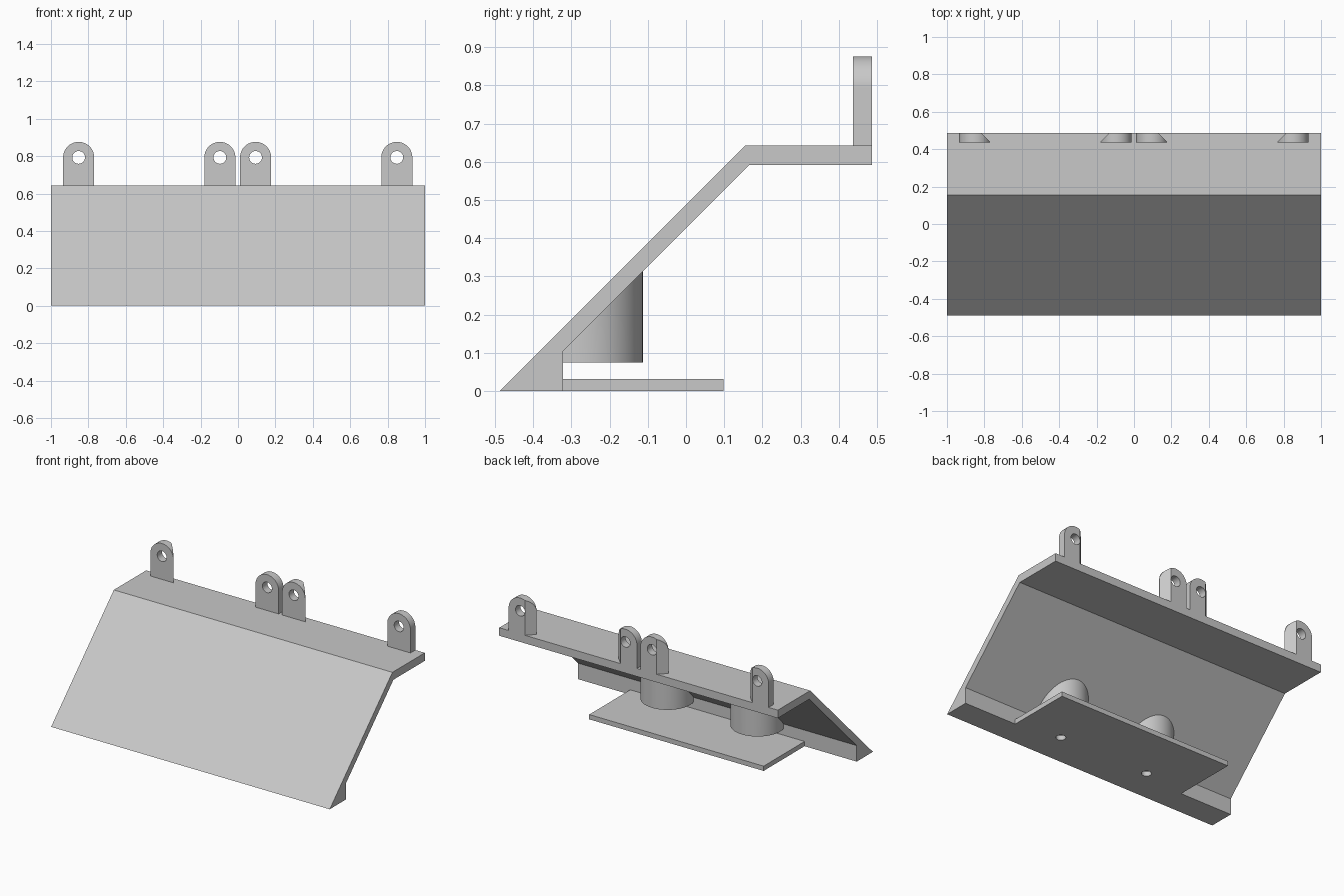
import bpy
import bmesh
import math
from mathutils import Vector

if "Cube" in bpy.data.objects:
    bpy.data.objects.remove(bpy.data.objects["Cube"], do_unlink=True)

GREY = (0.58, 0.58, 0.58, 1.0)
grey = bpy.data.materials.new("plain_grey")
grey.use_nodes = True
grey.diffuse_color = GREY
grey.node_tree.nodes["Principled BSDF"].inputs["Base Color"].default_value = GREY


def finish(name, bm):
    """Turn a bmesh into a grey object."""
    bmesh.ops.recalc_face_normals(bm, faces=bm.faces)
    mesh = bpy.data.meshes.new(name)
    bm.to_mesh(mesh)
    bm.free()
    mesh.materials.append(grey)
    obj = bpy.data.objects.new(name, mesh)
    bpy.context.collection.objects.link(obj)
    return obj


def prism(points, offset):
    """Extrude a closed outline along an offset."""
    bm = bmesh.new()
    face = bm.faces.new([bm.verts.new(p) for p in points])
    ext = bmesh.ops.extrude_face_region(bm, geom=[face])
    moved = [g for g in ext["geom"] if isinstance(g, bmesh.types.BMVert)]
    bmesh.ops.translate(bm, verts=moved, vec=offset)
    return bm


def slice_off(bm, point, normal):
    """Remove everything on the normal side of a plane and cap the cut."""
    geom = bm.verts[:] + bm.edges[:] + bm.faces[:]
    bmesh.ops.bisect_plane(bm, geom=geom, plane_co=point, plane_no=normal,
                           clear_outer=True)
    bmesh.ops.holes_fill(bm, edges=[e for e in bm.edges if e.is_boundary])


def cylinder(radius, z0, z1):
    bm = bmesh.new()
    bmesh.ops.create_cone(bm, cap_ends=True, segments=64, radius1=radius,
                          radius2=radius, depth=z1 - z0)
    bmesh.ops.translate(bm, verts=bm.verts, vec=(0, 0, (z0 + z1) / 2))
    return bm


def drill(obj, radius, centre, along_y=False):
    """Cut a round hole, then discard the cutter."""
    cutter = finish("hole_cutter", cylinder(radius, -0.1, 0.1))
    cutter.hide_render = True
    cutter.location = centre
    if along_y:
        cutter.rotation_euler.x = math.pi / 2
    mod = obj.modifiers.new("hole", "BOOLEAN")
    mod.operation = "DIFFERENCE"
    mod.solver = "EXACT"
    mod.object = cutter
    bpy.context.view_layer.objects.active = obj
    bpy.ops.object.modifier_apply(modifier=mod.name)
    bpy.data.objects.remove(cutter, do_unlink=True)


def smooth(obj):
    bpy.ops.object.select_all(action="DESELECT")
    obj.select_set(True)
    bpy.context.view_layer.objects.active = obj
    bpy.ops.object.shade_smooth_by_angle(angle=math.radians(30))


# Sloped front panel, flat top shelf and bottom lip in one profile
FRONT, BACK, TOP = -0.488, 0.487, 0.643
LIP = -0.322
profile = [(FRONT, 0), (0.155, TOP), (BACK, TOP), (BACK, 0.591),
           (0.165, 0.591), (LIP, 0.104), (LIP, 0)]
finish("bent_panel", prism([(-1, y, z) for y, z in profile], (2, 0, 0)))

# Bottom plate with two screw holes under the posts
POST_X, POST_Y = 0.323, -0.273
plate_outline = [(-0.626, LIP, 0), (0.626, LIP, 0),
                 (0.626, 0.098, 0), (-0.626, 0.098, 0)]
plate = finish("bottom_plate", prism(plate_outline, (0, 0, 0.031)))
for side in (-1, 1):
    drill(plate, 0.029, (side * POST_X, POST_Y, 0))
smooth(plate)

# Round posts hanging from the slope, cut to its angle
for side, label in ((-1, "right"), (1, "left")):
    bm = cylinder(0.16, 0.075, 0.6)
    bmesh.ops.translate(bm, verts=bm.verts, vec=(side * POST_X, POST_Y, 0))
    slice_off(bm, Vector((0, 0, 0.45)), Vector((0, -1, 1)).normalized())
    smooth(finish(label + "_post", bm))

# Hinge lugs: round-topped tabs with one back corner cut away
LUG_R, LUG_Z, LUG_FRONT = 0.083, 0.793, 0.437
lugs = [("outer_right_lug", -0.852, 1), ("inner_right_lug", -0.097, -1),
        ("inner_left_lug", 0.094, 1), ("outer_left_lug", 0.849, -1)]
for name, x, cut_side in lugs:
    outline = [(x - LUG_R, LUG_FRONT, TOP), (x + LUG_R, LUG_FRONT, TOP)]
    for i in range(33):
        a = math.pi * i / 32
        outline.append((x + LUG_R * math.cos(a), LUG_FRONT,
                        LUG_Z + LUG_R * math.sin(a)))
    bm = prism(outline, (0, BACK - LUG_FRONT, 0))
    slice_off(bm, Vector((x + cut_side * LUG_R, LUG_FRONT + 0.001, 0)),
              Vector((cut_side, 1, 0)).normalized())
    lug = finish(name, bm)
    drill(lug, 0.034, (x, LUG_FRONT, LUG_Z), along_y=True)
    smooth(lug)
